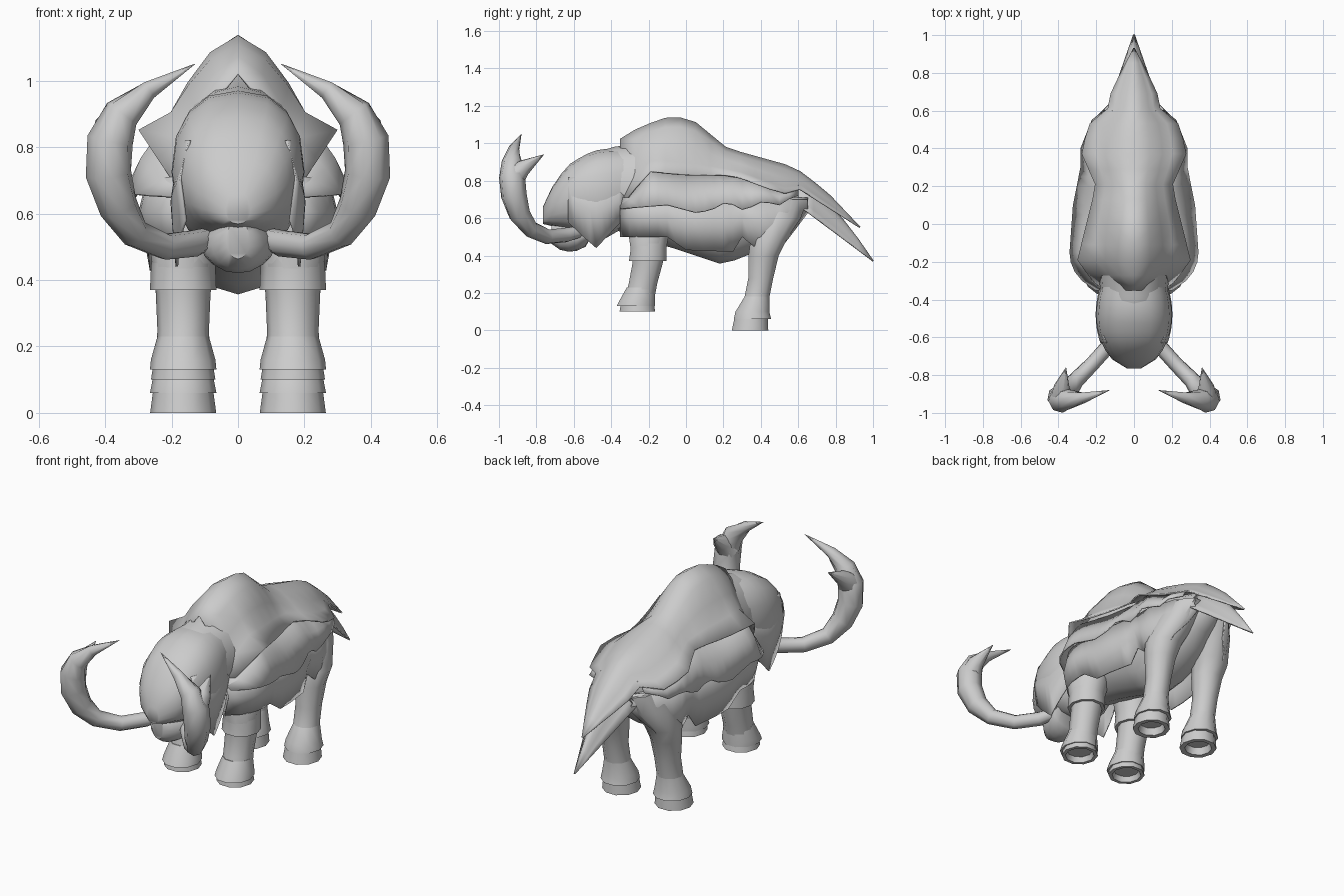
import bpy, math
from mathutils import Vector

if "Cube" in bpy.data.objects:
    bpy.data.objects.remove(bpy.data.objects["Cube"], do_unlink=True)

GREY = (0.6, 0.6, 0.6, 1)
hide = bpy.data.materials.new("grey_hide")
hide.use_nodes = True
hide.diffuse_color = GREY
hide.node_tree.nodes["Principled BSDF"].inputs["Base Color"].default_value = GREY


def skin(name, rows, closed, mirror=True, thickness=0):
    """Join rows of points into a surface; closed rows become a capped tube."""
    count = len(rows[0])
    verts = [point for row in rows for point in row]
    faces = []
    for start in range(0, len(verts) - count, count):
        for i in range(count if closed else count - 1):
            a, b = start + i, start + (i + 1) % count
            faces.append((a, b, b + count, a + count))
    if closed:
        faces.append(tuple(reversed(range(count))))
        faces.append(tuple(range(len(verts) - count, len(verts))))
    mesh = bpy.data.meshes.new(name)
    mesh.from_pydata(verts, [], faces)
    mesh.materials.append(hide)
    obj = bpy.data.objects.new(name, mesh)
    bpy.context.collection.objects.link(obj)
    bpy.ops.object.select_all(action='DESELECT')
    obj.select_set(True)
    bpy.context.view_layer.objects.active = obj
    bpy.ops.object.mode_set(mode='EDIT')
    bpy.ops.mesh.select_all(action='SELECT')
    bpy.ops.mesh.normals_make_consistent(inside=False)
    bpy.ops.object.mode_set(mode='OBJECT')
    bpy.ops.object.shade_smooth_by_angle(angle=math.radians(50))
    if mirror:
        obj.modifiers.new("mirror", 'MIRROR').merge_threshold = 0.002
    if thickness:
        solid = obj.modifiers.new("thickness", 'SOLIDIFY')
        solid.thickness, solid.offset = thickness, 0


def line(*points):
    """Return a function that follows the given points."""
    def value(at):
        if at <= points[0][0]:
            return points[0][1]
        for (a, low), (b, high) in zip(points, points[1:]):
            if at <= b:
                return low + (high - low) * (at - a) / (b - a)
        return points[-1][1]
    return value


def steps(start, end, count):
    return [start + (end - start) * i / count for i in range(count + 1)]


def dome(y, middle, reach):
    return math.sqrt(max(0.01, 1 - ((y - middle) / reach) ** 2))


def ring(center, u, v, sides, power=1):
    """Oval of points; a power below one makes it boxier."""
    def swing(wave):
        return math.copysign(abs(wave) ** power, wave)
    turns = [math.tau * i / sides for i in range(sides)]
    return [Vector(center) + Vector(u) * swing(math.cos(t)) + Vector(v) * swing(math.sin(t))
            for t in turns]


def barrel(name, stations, width, top, bottom, power=1):
    """Oval sections along y, with width, top and bottom given as functions."""
    rows = []
    for y in stations:
        middle, half = (top(y) + bottom(y)) / 2, (top(y) - bottom(y)) / 2
        rows.append(ring((0, y, middle), (width(y), 0, 0), (0, 0, half), 16, power))
    skin(name, rows, closed=True, mirror=False)


def leg_part(name, *stations):
    """Oval sections up a leg: (height, front, back)."""
    rows = []
    for z, front, back in stations:
        half = (back - front) / 2
        center = (0.165 - 0.4 * max(0, z - 0.5), (front + back) / 2, z)
        rows.append(ring(center, (min(0.1, half * 0.97), 0, 0), (0, half, 0), 10))
    skin(name, rows, closed=True)


def tube(name, *path):
    """Round sections following a path of (x, y, z, radius)."""
    rows = []
    for i, (*center, radius) in enumerate(path):
        before, after = path[max(i - 1, 0)], path[min(i + 1, len(path) - 1)]
        along = (Vector(after[:3]) - Vector(before[:3])).normalized()
        across = along.cross(Vector((0.8, 0.6, -0.2))).normalized()
        rows.append(ring(center, across * radius, along.cross(across) * radius, 8))
    skin(name, rows, closed=True)


def saddle(name, stations, top, edge_x, edge_z):
    """Hide draped from the spine, steep beside the ridge and flared at the edge."""
    drape = ((0, 0), (.3, .17), (.55, .48), (.74, .79))
    rows = []
    for y in stations:
        x, z, peak = edge_x(y), edge_z(y), top(y)
        rows.append([(min(x, 0.27) * out, y, peak + (z - peak) * down) for out, down in drape])
        rows[-1].append((x, y, z))
    skin(name, rows, closed=False, thickness=0.008)


def flap(name, stations, upper, lower, bulge):
    """Side hide between an upper and a lower edge, each giving (x, z)."""
    rows = []
    for y in stations:
        (a, high), (b, low) = upper(y), lower(y)
        rows.append([(a, y, high), ((a + b) / 2 + bulge, y, (high + low) / 2), (b, y, low)])
    skin(name, rows, closed=False, thickness=0.008)


# Outlines shared by several parts
spine = line((-.77, .65), (-.7, .8), (-.62, .89), (-.54, .94), (-.4, .99), (-.27, 1.07),
             (-.13, 1.13), (-.05, 1.14), (.05, 1.11), (.22, .97), (.4, .92), (.58, .87),
             (.75, .74), (.93, .55))
flank = line((-.35, .2), (-.28, .3), (-.18, .34), (.1, .32), (.3, .28), (.4, .28),
             (.55, .22), (.62, .13), (.7, .1))
ridge_x = line((-.35, .17), (-.2, .3), (.2, .2), (.38, .28), (.54, .23), (.6, .14),
               (.7, .12), (.93, .002))
ridge_z = line((-.35, .66), (-.2, .85), (0, .83), (.25, .83), (.52, .73), (.6, .76),
               (.93, .55))

# Trunk of the body
inset = line((-.4, .01), (-.28, .07))
barrel("body", steps(-.46, .66, 14),
       line((-.46, .16), (-.35, .18), (-.1, .2), (.45, .18), (.66, .06)),
       lambda y: spine(y) - inset(y),
       line((-.4, .55), (-.3, .5), (-.1, .45), (.2, .35), (.45, .45), (.66, .64)))


# Head, jaw and hanging cheeks
def head_width(y):
    return 0.2 * dome(y, -.48, .29)


barrel("head", steps(-.765, -.33, 9), head_width,
       lambda y: min(spine(y), 0.97),
       line((-.77, .57), (-.6, .53), (-.45, .48), (-.33, .55)), power=0.85)
barrel("jaw", steps(-.72, -.4, 7),
       lambda y: 0.115 * dome(y, -.52, .21),
       lambda y: 0.58,
       lambda y: 0.54 - 0.12 * dome(y, -.62, .13))
cheek_edge = line((-.63, .58), (-.57, .52), (-.48, .44), (-.33, .6))
flap("cheek", steps(-.63, -.33, 10),
     lambda y: (head_width(y) * 0.85, 0.82),
     lambda y: (head_width(y) * 0.92, cheek_edge(y)), 0.022)

# Layered hide: a saddle, then two ragged skirts and a tail
saddle("upper_hide", steps(-.35, .93, 16), spine, ridge_x, ridge_z)
ragged_edge = line((-.35, .65), (-.1, .67), (.05, .63), (.13, .64), (.22, .69), (.31, .64),
                   (.41, .69), (.5, .67), (.58, .72))
flap("middle_hide", steps(-.35, .6, 19),
     lambda y: (ridge_x(y) * 0.72, ridge_z(y) + 0.02),
     lambda y: (flank(y), ragged_edge(y)), 0.015)
skirt_edge = line((-.33, .5), (-.1, .5), (0, .43), (.25, .42), (.3, .5), (.4, .42),
                  (.5, .43), (.65, .63))
flap("lower_hide", steps(-.35, .65, 20),
     lambda y: (flank(y) * 0.8, 0.71),
     lambda y: (flank(y) * 0.8, skirt_edge(y)), 0.025)


def tail_left(y):
    return max(0, (1 - y) / 0.4)


saddle("tail", steps(.6, 1, 5),
       lambda y: 0.37 + 0.43 * (1 - (1 - tail_left(y)) ** 1.4),
       lambda y: 0.002 + 0.14 * tail_left(y),
       lambda y: 0.37 + 0.3 * tail_left(y))

# Front legs with cuffs, fringes and hollow hooves
leg_part("front_leg", (.65, -.3, -.06), (.5, -.31, -.1), (.36, -.29, -.12),
         (.25, -.31, -.15), (.14, -.34, -.17))
leg_part("front_cuff", (.54, -.31, -.08), (.44, -.3, -.1), (.37, -.31, -.1))
leg_part("front_fringe", (.23, -.32, -.16), (.16, -.36, -.16), (.13, -.375, -.16))
leg_part("front_hoof", (.16, -.35, -.17), (.1, -.36, -.16), (.1, -.34, -.18),
         (.13, -.33, -.19))

# Hind legs with fringes and hollow hooves
leg_part("hind_leg", (.7, .36, .66), (.6, .35, .62), (.48, .34, .54), (.4, .33, .5),
         (.28, .33, .47), (.18, .31, .45), (.08, .27, .44))
leg_part("hind_fringe", (.18, .31, .45), (.1, .26, .45), (.06, .25, .46))
leg_part("hind_hoof", (.09, .26, .44), (0, .24, .445), (0, .27, .42), (.04, .28, .41))

# Curved tusks with a barb near the tip
tube("tusk", (.08, -.55, .53, .03), (.13, -.64, .51, .04), (.22, -.74, .5, .04),
     (.31, -.83, .54, .045), (.36, -.89, .62, .06), (.39, -.92, .72, .07),
     (.385, -.93, .82, .07), (.35, -.93, .9, .055), (.27, -.92, .97, .03),
     (.13, -.88, 1.05, .001))
tube("tusk_barb", (.38, -.92, .82, .065), (.385, -.87, .87, .045), (.36, -.76, .94, .001))
